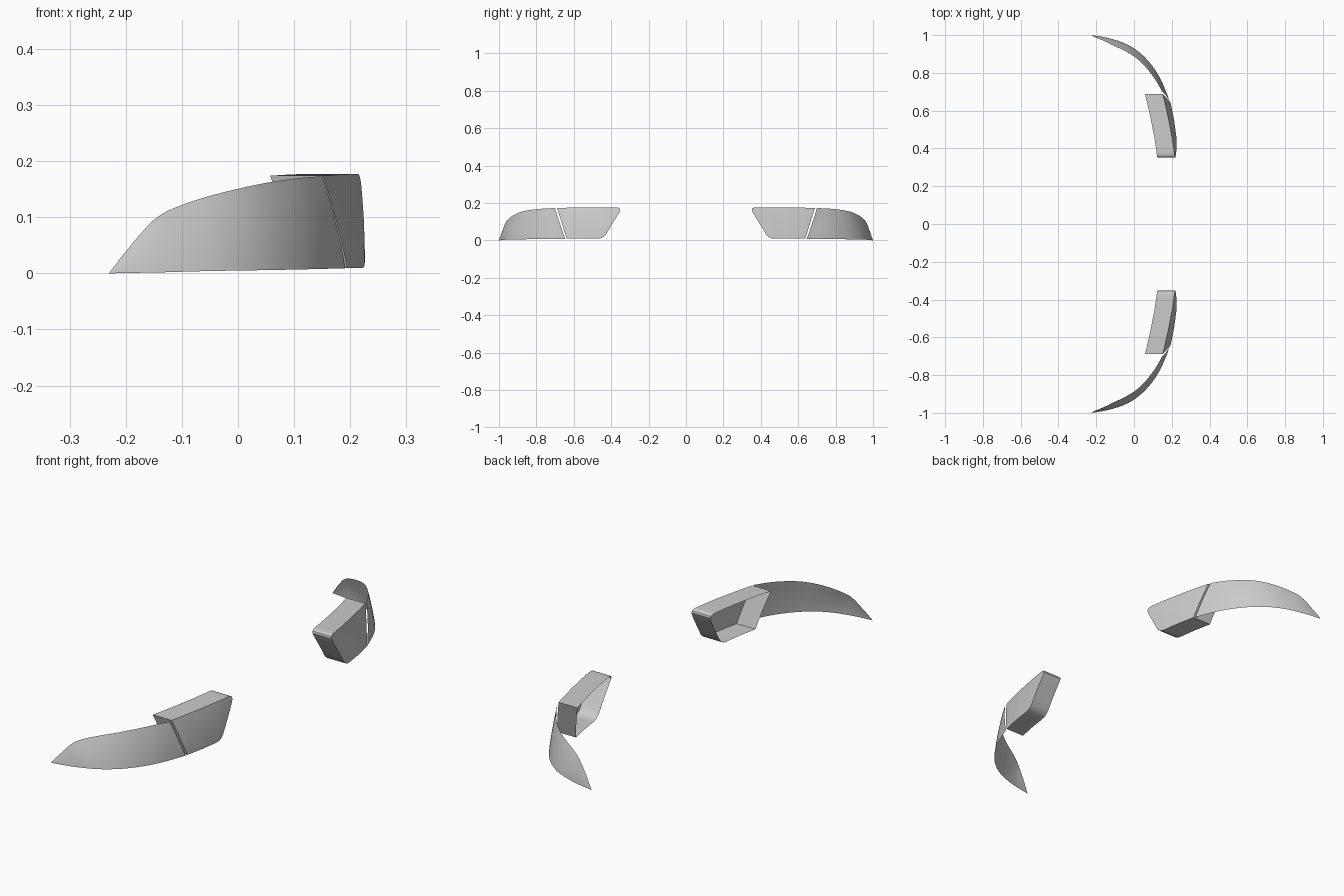
import bpy, bmesh
from mathutils import Vector

if "Cube" in bpy.data.objects:
    bpy.data.objects.remove(bpy.data.objects["Cube"])


def spline(pts, per):
    """Catmull-Rom through pts, `per` steps per span."""
    p = [Vector(q) for q in pts]
    p = [2 * p[0] - p[1]] + p + [2 * p[-1] - p[-2]]
    out = []
    for i in range(1, len(p) - 2):
        a, b, c, d = p[i - 1:i + 3]
        for k in range(per):
            t = k / per
            out.append(0.5 * (2 * b + (c - a) * t + (2 * a - 5 * b + 4 * c - d) * t ** 2
                              + (3 * b - a - 3 * c + d) * t ** 3))
    return out + [p[-2]]


def sample(pts, v):
    """Linear lookup in (key, value) points."""
    for a, b in zip(pts, pts[1:]):
        if v <= b[0]:
            break
    return a[1] + (b[1] - a[1]) * (v - a[0]) / (b[0] - a[0])


def sheet(name, rows, depth=0):
    """Grid surface; optional rim walls pulled back along -x; mirrored in y."""
    bm = bmesh.new()
    g = [[bm.verts.new(p) for p in r] for r in rows]
    for r0, r1 in zip(g, g[1:]):
        for i in range(len(r0) - 1):
            bm.faces.new((r0[i], r0[i + 1], r1[i + 1], r1[i]))
    if depth:
        rim = [e for e in bm.edges if e.is_boundary]
        ext = bmesh.ops.extrude_edge_only(bm, edges=rim)
        for v in ext["geom"]:
            if isinstance(v, bmesh.types.BMVert):
                v.co.x -= depth
    bmesh.ops.remove_doubles(bm, verts=bm.verts, dist=1e-5)
    bmesh.ops.recalc_face_normals(bm, faces=bm.faces)
    bm.faces.ensure_lookup_table()
    f = max(bm.faces, key=lambda q: q.calc_center_median().x)
    if f.normal.x < 0:
        bmesh.ops.reverse_faces(bm, faces=bm.faces)
    me = bpy.data.meshes.new(name)
    bm.to_mesh(me)
    bm.free()
    ob = bpy.data.objects.new(name, me)
    bpy.context.collection.objects.link(ob)
    bpy.ops.object.select_all(action='DESELECT')
    ob.select_set(True)
    bpy.context.view_layer.objects.active = ob
    bpy.ops.object.shade_smooth_by_angle(angle=0.6)
    m = ob.modifiers.new("mirror", 'MIRROR')
    m.use_axis = (False, True, False)
    m.use_mirror_merge = False
    return ob


# Outer wrap-around lens: a thin curved sheet between a lower and an upper edge
low = spline([(-.23, -1, 0), (-.18, -.993, .001), (-.13, -.983, .002), (-.06, -.961, .004),
              (0, -.93, .005), (.06, -.88, .006), (.11, -.818, .007), (.15, -.748, .008),
              (.191, -.646, .009)], 5)
top = spline([(-.23, -1, 0), (-.195, -.984, .045), (-.15, -.965, .095), (-.11, -.945, .118),
              (-.05, -.917, .138), (.01, -.88, .153), (.06, -.833, .163), (.11, -.768, .17),
              (.15, -.7, .173)], 5)
N = 8
rows = []
for j in range(N + 1):
    s = j / N
    row = []
    for i in range(len(low)):
        k0, k1 = max(i - 1, 0), min(i + 1, len(low) - 1)
        t = (low[k1] - low[k0]).normalized()
        w = min(1, i / 15) * .004 * 4 * s * (1 - s)
        row.append(low[i].lerp(top[i], s) + Vector((t.y, -t.x, 0)) * w)
    rows.append(row)
sheet("outer_lens", rows)

# Inner lamp: slightly curved face with rim walls, open at the back
x_low = [(-.7, .172), (-.64, .194), (-.55, .212), (-.45, .226), (-.39, .229), (-.34, .23)]
x_top = [(-.7, .149), (-.64, .164), (-.55, .184), (-.45, .203), (-.39, .212), (-.34, .218)]
edge = [(-.475, .01), (-.455, .012), (-.44, .02), (-.428, .033), (-.41, .063), (-.39, .096),
        (-.37, .128), (-.356, .152), (-.352, .161), (-.354, .17), (-.36, .175), (-.372, .177)]
rows = []
for ye, ze in edge:
    s = (ze - .01) / .167
    ys, zs = -.638 - .051 * s, .01 + .164 * s
    row = []
    for i in range(17):
        u = i / 16
        y, z = ys + (ye - ys) * u, zs + (ze - zs) * (1 - (1 - u) ** 2)
        x = sample(x_low, y) * (1 - s) + sample(x_top, y) * s + .004 * 4 * s * (1 - s)
        row.append((x, y, z))
    rows.append(row)
sheet("inner_lamp", rows, depth=.094)
